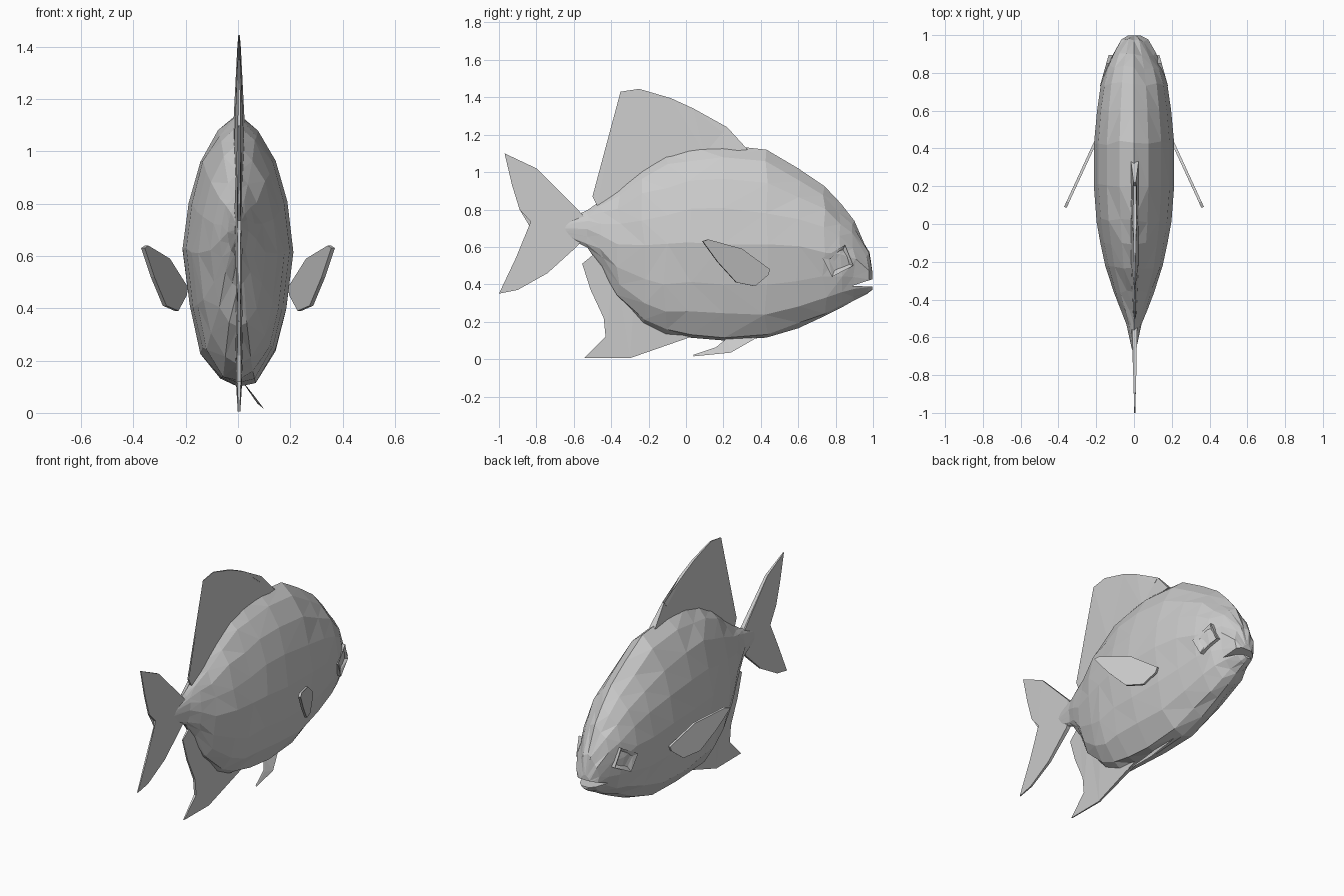
import bpy, bmesh, random

if "Cube" in bpy.data.objects:
    bpy.data.objects.remove(bpy.data.objects["Cube"])
random.seed(4)


def make(name, verts, faces):
    me = bpy.data.meshes.new(name)
    bm = bmesh.new()
    vs = [bm.verts.new(v) for v in verts]
    for f in faces:
        bm.faces.new([vs[i] for i in f])
    bmesh.ops.triangulate(bm, faces=bm.faces[:])
    bmesh.ops.recalc_face_normals(bm, faces=bm.faces[:])
    bm.to_mesh(me)
    bm.free()
    ob = bpy.data.objects.new(name, me)
    bpy.context.collection.objects.link(ob)
    return ob


def plate(name, side_a, side_b):
    # closed solid between two matching outlines
    n = len(side_a)
    faces = [list(range(n)), list(range(2 * n - 1, n - 1, -1))]
    faces += [[i, (i + 1) % n, n + (i + 1) % n, n + i] for i in range(n)]
    return make(name, side_a + side_b, faces)


def fin(name, outline):
    # upright median fin: (y, z, half thickness)
    return plate(name, [(0.004 + t, y, z) for y, z, t in outline],
                 [(0.004 - t, y, z) for y, z, t in outline])


# Body: lofted rings (y, top, bottom, half width)
stations = [(-.66, .74, .66, .012), (-.53, .795, .60, .04), (-.45, .85, .48, .07),
            (-.36, .92, .33, .105), (-.23, 1.03, .185, .152), (-.11, 1.10, .125, .178),
            (.02, 1.14, .115, .198), (.2, 1.145, .10, .212), (.43, 1.12, .115, .212),
            (.6, 1.02, .165, .196), (.74, .925, .23, .176), (.83, .83, .275, .15),
            (.90, .74, .315, .115), (.97, .58, .35, .075), (.998, .46, .372, .035)]
half = [(.36, .93), (.68, .82), (.89, .67), (1, .5), (.87, .29), (.68, .13), (.32, .025)]
ring = [(0, 1)] + half + [(0, 0)] + [(-x, t) for x, t in reversed(half)]
n = len(ring)
verts, faces = [], []
for k, (y, top, bot, w) in enumerate(stations):
    for i, (x, t) in enumerate(ring):
        j = 0 if x == 0 or k in (0, len(stations) - 1) else .012
        verts.append((x * w, y + random.uniform(-j, j),
                      bot + t * (top - bot) + random.uniform(-j, j)))
for k in range(len(stations) - 1):
    for i in range(n):
        a, b = k * n + i, k * n + (i + 1) % n
        faces.append([a, b, b + n, a + n])
faces += [list(range(n)), list(range(len(verts) - n, len(verts)))]
body = make("body", verts, faces)

# Mouth slit cut with a wedge
wedge = [(.89, .392), (1.05, .385), (1.05, .445)]
cutter = plate("mouth_cutter", [(-.3, y, z) for y, z in wedge], [(.3, y, z) for y, z in wedge])
cutter.hide_render = True
cutter.display_type = 'WIRE'
cut = body.modifiers.new("mouth", 'BOOLEAN')
cut.operation, cut.object, cut.solver = 'DIFFERENCE', cutter, 'EXACT'

# Median fins
fin("dorsal_fin", [(.33, 1.12, .02), (.22, 1.24, .006), (.20, 1.21, .012), (.04, 1.34, .009),
                   (-.08, 1.395, .007), (-.25, 1.445, .003), (-.35, 1.43, .002),
                   (-.2, 1.35, .006), (-.19, 1.26, .008), (-.245, 1.12, .008),
                   (-.41, .99, .005), (-.5, .87, .004), (-.475, .82, .008),
                   (-.2, 1.0, .02), (.1, 1.1, .022)])
fin("tail_fin", [(-.5, .71, .02), (-.57, .79, .012), (-.80, 1.02, .008), (-.97, 1.10, .003),
                 (-.93, .93, .004), (-.89, .80, .005), (-.83, .735, .007), (-.83, .70, .007),
                 (-.91, .54, .005), (-1, .35, .003), (-.9, .37, .005), (-.74, .46, .008),
                 (-.58, .605, .012)])
fin("anal_fin", [(-.38, .5, .015), (-.47, .58, .008), (-.555, .51, .003), (-.51, .37, .005),
                 (-.44, .22, .007), (-.43, .12, .007), (-.545, .005, .003), (-.3, .005, .005),
                 (.03, .12, .012), (-.05, .2, .015), (-.28, .28, .015)])

# Single pelvic fin under the belly
pelvic = [(.10, .04, .015), (.075, .24, .035), (.02, .38, .115), (.03, .22, .105), (.07, .16, .055)]
plate("pelvic_fin", pelvic, [(x - .006, y, z + .008) for x, y, z in pelvic])

# Paired side fins and eyes
pectoral = [(.45, .48), (.30, .59), (.12, .64), (.09, .63), (.17, .52), (.27, .41),
            (.37, .39), (.44, .45)]
eye = [(.73, .54), (.85, .61), (.895, .50), (.78, .44)]
for s, side in ((1, "right"), (-1, "left")):
    outer = [(s * (.205 + .46 * (.45 - y)), y, z) for y, z in pectoral]
    plate(side + "_pectoral_fin", outer, [(x - s * .014, y - .004, z) for x, y, z in outer])
    # eye: raised socket rim with a sunken centre
    base, rim, pit = [], [], []
    for y, z in eye:
        depth = .172 - .28 * (y - .76)
        base.append((s * (depth - .07), y, z))
        rim.append((s * depth, y, z))
        pit.append((s * (depth - .015), .815 + (y - .815) * .6, .523 + (z - .523) * .6))
    quads = [[0, 1, 2, 3], [8, 9, 10, 11]]
    for r in (0, 4):
        quads += [[r + i, r + (i + 1) % 4, r + 4 + (i + 1) % 4, r + 4 + i] for i in range(4)]
    make(side + "_eye", base + rim + pit, quads)
